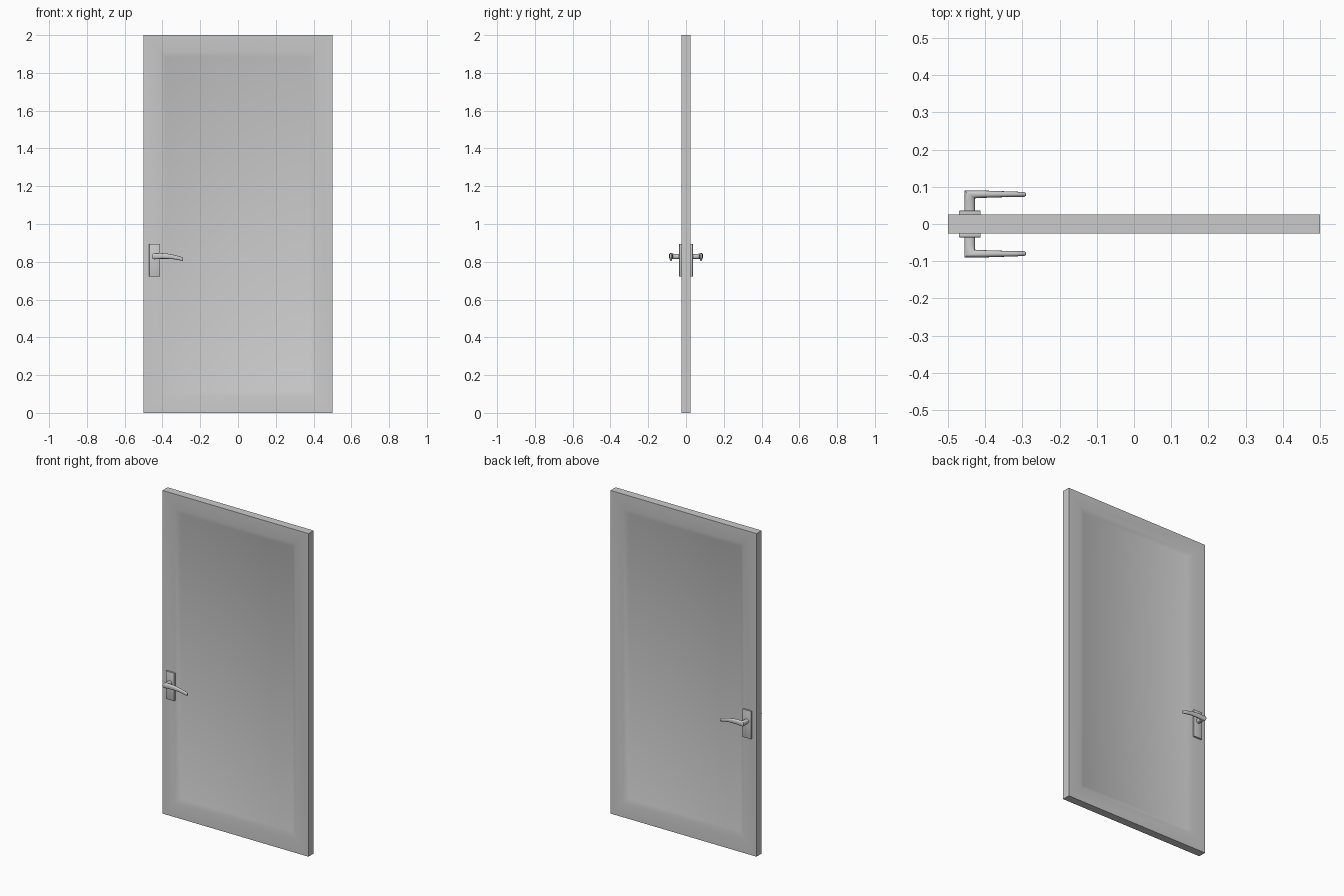
import bpy, bmesh, math
from mathutils import Vector

if "Cube" in bpy.data.objects:
    bpy.data.objects.remove(bpy.data.objects["Cube"])


def finish(name, bm, angle=30):
    bmesh.ops.recalc_face_normals(bm, faces=bm.faces)
    me = bpy.data.meshes.new(name)
    bm.to_mesh(me)
    bm.free()
    ob = bpy.data.objects.new(name, me)
    bpy.context.collection.objects.link(ob)
    bpy.ops.object.select_all(action='DESELECT')
    bpy.context.view_layer.objects.active = ob
    ob.select_set(True)
    bpy.ops.object.shade_smooth_by_angle(angle=math.radians(angle))
    return ob


def box(bm, lo, hi):
    lo, hi = Vector(lo), Vector(hi)
    verts = bmesh.ops.create_cube(bm, size=1)["verts"]
    for v in verts:
        v.co = Vector(((lo[i] + hi[i]) / 2 + v.co[i] * (hi[i] - lo[i]) for i in range(3)))


# Door slab with a sloped, recessed panel on each face
bm = bmesh.new()
box(bm, (-0.5, -0.025, 0), (0.5, 0.025, 2))
bm.normal_update()
for f in [f for f in bm.faces if abs(f.normal.y) > 0.9]:
    bmesh.ops.inset_region(bm, faces=[f], thickness=0.122, depth=0)
    bmesh.ops.inset_region(bm, faces=[f], thickness=0.045, depth=-0.014)
finish("door_slab", bm)

# Lever stations: two xy edge points, centre height, half height
STATIONS = [
    ((-0.456, 0.034), (-0.427, 0.034), 0.828, 0.013),
    ((-0.456, 0.060), (-0.427, 0.060), 0.828, 0.013),
    ((-0.456, 0.090), (-0.427, 0.069), 0.829, 0.016),
    ((-0.410, 0.090), (-0.410, 0.070), 0.831, 0.015),
    ((-0.380, 0.089), (-0.380, 0.071), 0.830, 0.014),
    ((-0.350, 0.088), (-0.350, 0.072), 0.827, 0.012),
    ((-0.320, 0.087), (-0.320, 0.073), 0.821, 0.011),
    ((-0.295, 0.086), (-0.295, 0.073), 0.815, 0.010),
    ((-0.290, 0.083), (-0.290, 0.076), 0.814, 0.007),
]
SEGS = 20

for side, label in ((-1, "front"), (1, "back")):
    # Handle back plate
    bm = bmesh.new()
    y0, y1 = sorted((side * 0.024, side * 0.036))
    box(bm, (-0.47, y0, 0.722), (-0.412, y1, 0.895))
    bmesh.ops.bevel(bm, geom=bm.edges[:], offset=0.0015, segments=2,
                    affect='EDGES', profile=0.5)
    finish(label + "_handle_plate", bm)

    # Neck and curved lever lofted through the stations
    bm = bmesh.new()
    rings = []
    for a, b, z, h in STATIONS:
        a, b = Vector(a), Vector(b)
        ring = []
        for i in range(SEGS):
            t = 2 * math.pi * i / SEGS
            c, s = math.cos(t), math.sin(t)
            c = math.copysign(abs(c) ** 0.8, c)
            s = math.copysign(abs(s) ** 0.8, s)
            p = (a + b) / 2 + (a - b) / 2 * c
            ring.append(bm.verts.new((p.x, side * p.y, z + h * s)))
        rings.append(ring)
    for r0, r1 in zip(rings, rings[1:]):
        for i in range(SEGS):
            j = (i + 1) % SEGS
            bm.faces.new((r0[i], r0[j], r1[j], r1[i]))
    bm.faces.new(rings[0])
    bm.faces.new(rings[-1])
    finish(label + "_lever", bm, 40)
